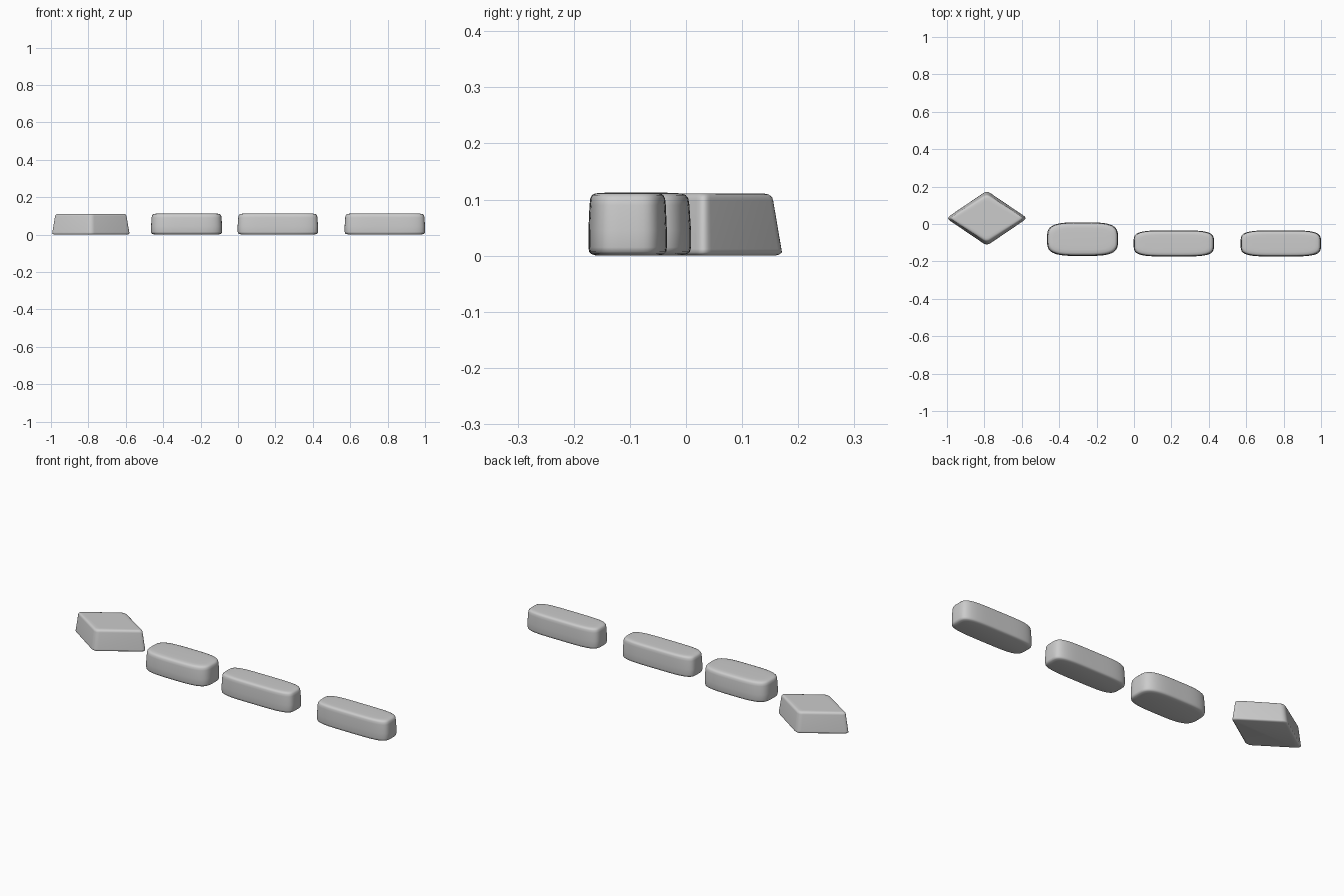
import bpy, bmesh, math
from mathutils import Vector

if "Cube" in bpy.data.objects:
    bpy.data.objects.remove(bpy.data.objects["Cube"])


def superellipse(a, b, n, count=64):
    """Rounded-bar outline with gently bulging sides and ends."""
    pts = []
    for i in range(count):
        t = 2 * math.pi * (i + 0.5) / count
        c, s = math.cos(t), math.sin(t)
        pts.append((a * math.copysign(abs(c) ** (2 / n), c),
                    b * math.copysign(abs(s) ** (2 / n), s)))
    return pts


def rhombus(a, b, cut, steps=6):
    """Diamond outline whose corners are rounded with short curves."""
    corners = [Vector(p) for p in ((a, 0), (0, b), (-a, 0), (0, -b))]
    pts = []
    for i, c in enumerate(corners):
        p = c + (corners[i - 1] - c).normalized() * cut
        q = c + (corners[(i + 1) % 4] - c).normalized() * cut
        for k in range(steps + 1):
            t = k / steps
            pts.append(tuple(p * (1 - t) ** 2 + c * 2 * t * (1 - t) + q * t * t))
    return pts


def loft(name, outline, a, b, centre, profile):
    """Stack inset copies of an outline; profile = (inset, height)."""
    bm = bmesh.new()
    rings = []
    for inset, z in profile:
        fx, fy = (a - inset) / a, (b - inset * min(1, b / a * 2)) / b
        rings.append([bm.verts.new((x * fx, y * fy, z)) for x, y in outline])
    n = len(outline)
    for lo, hi in zip(rings, rings[1:]):
        for i in range(n):
            j = (i + 1) % n
            bm.faces.new((lo[i], lo[j], hi[j], hi[i]))
    bm.faces.new(rings[0][::-1])
    bm.faces.new(rings[-1])
    mesh = bpy.data.meshes.new(name)
    bm.to_mesh(mesh)
    bm.free()
    mesh.shade_smooth()
    obj = bpy.data.objects.new(name, mesh)
    obj.location = (centre[0], centre[1], 0)
    bpy.context.collection.objects.link(obj)


# Tapered diamond piece
A, B = 0.217, 0.147
loft("diamond_block", rhombus(A, B, 0.025), 0.213, 0.144, (-0.787, 0.031),
     [(0.014, 0.0), (0.005, 0.002), (0.0, 0.006), (0.001, 0.012),
      (0.016, 0.098), (0.018, 0.104), (0.024, 0.109), (0.034, 0.111), (0.05, 0.111)])

# Rounded bars: name, centre, half length, half width, squareness
bar_profile = [(0.022, 0.0), (0.008, 0.003), (0.002, 0.007), (0.0, 0.015),
               (0.0, 0.045), (0.003, 0.09), (0.005, 0.102), (0.010, 0.108),
               (0.018, 0.111), (0.035, 0.112), (0.06, 0.1125)]
for name, centre, a, b, n in (
        ("short_bar", (-0.275, -0.081), 0.190, 0.090, 3.6),
        ("middle_bar", (0.213, -0.104), 0.215, 0.070, 4.2),
        ("right_bar", (0.785, -0.104), 0.215, 0.070, 4.2)):
    loft(name, superellipse(a, b, n), a, b, centre, bar_profile)
